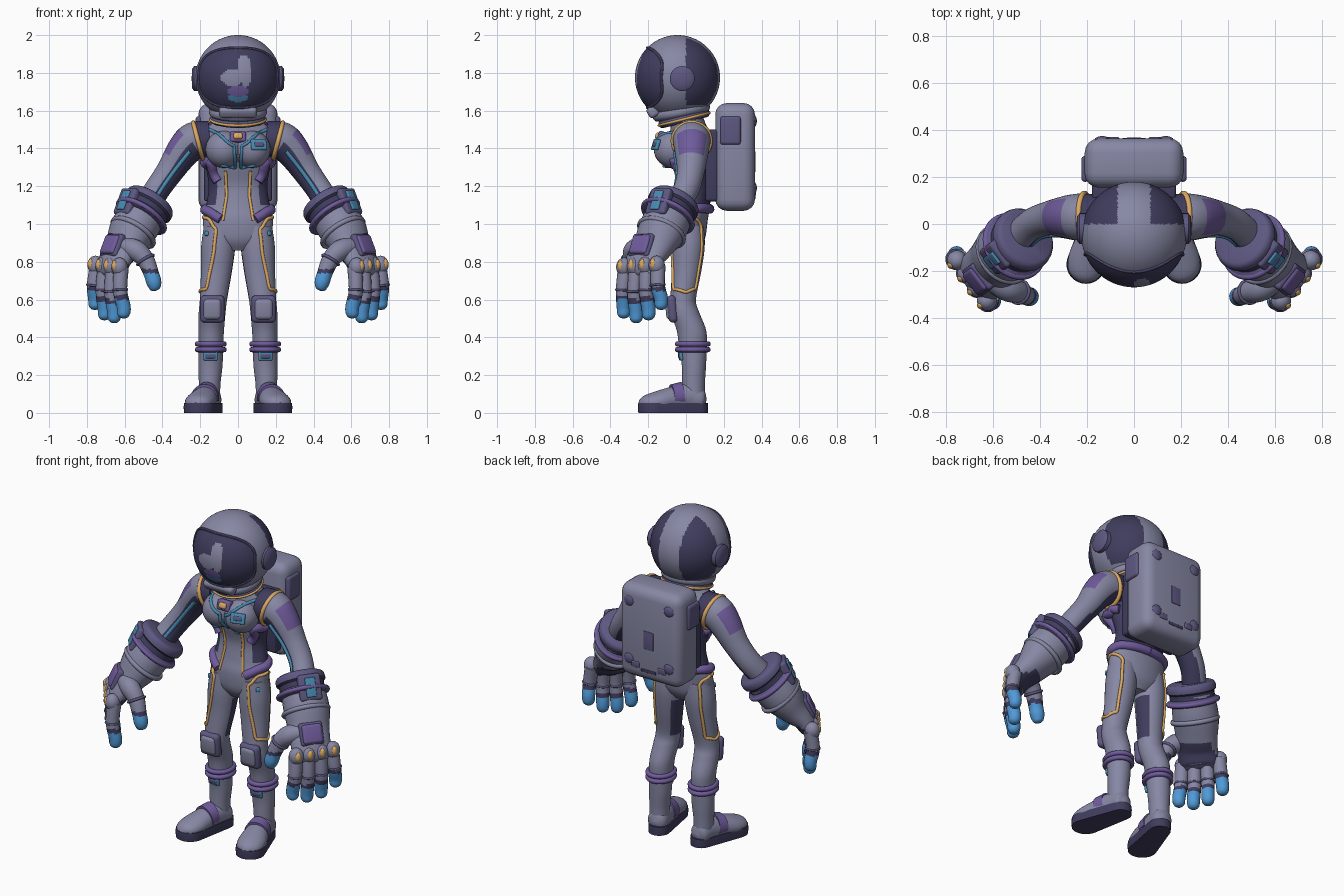
import bpy, bmesh, math
from mathutils import Vector, Matrix
from mathutils.bvhtree import BVHTree

if "Cube" in bpy.data.objects:
    bpy.data.objects.remove(bpy.data.objects["Cube"])
MATS = {}
for key, rgb in {"suit": (.24, .245, .37), "navy": (.05, .046, .11), "purple": (.16, .105, .33),
                 "slate": (.11, .097, .22), "orange": (.72, .4, .12), "blue": (.08, .32, .68),
                 "teal": (.065, .265, .45)}.items():
    MATS[key] = m = bpy.data.materials.new(key)
    m.use_nodes = True
    m.diffuse_color = m.node_tree.nodes["Principled BSDF"].inputs["Base Color"].default_value = (*rgb, 1)
skin_verts, skin_faces = [], []   # surface that seams and plates are laid on
X, Y, Z = Vector((1, 0, 0)), Vector((0, 1, 0)), Vector((0, 0, 1))

# Colour the faces by a rule, mark sharp edges and make the object
def add(name, bm, rule, mirror=False, skin=False):
    bmesh.ops.recalc_face_normals(bm, faces=bm.faces)
    bm.faces.index_update()
    bm.verts.index_update()
    used = []
    for f in bm.faces:
        f.smooth = True
        col = rule if isinstance(rule, str) else rule(f.calc_center_median(), f.normal, f.index)
        if col not in used:
            used.append(col)
        f.material_index = used.index(col)
    for e in bm.edges:
        e.smooth = e.calc_face_angle(0) < .75
    if skin:
        start = len(skin_verts)
        skin_verts.extend(v.co.copy() for v in bm.verts)
        skin_faces.extend([v.index + start for v in f.verts] for f in bm.faces)
    me = bpy.data.meshes.new(name)
    bm.to_mesh(me)
    bm.free()
    for col in used:
        me.materials.append(MATS[col])
    ob = bpy.data.objects.new(name, me)
    bpy.context.collection.objects.link(ob)
    if mirror:
        ob.modifiers.new("Mirror", "MIRROR")

# Catmull-Rom through rows of any width
def spline(rows, steps):
    out = []
    for i in range(len(rows) - 1):
        a, b, c, d = (rows[min(max(i + k, 0), len(rows) - 1)] for k in (-1, 0, 1, 2))
        for t in (s / steps for s in range(steps)):
            out.append([q + t / 2 * (r - p + t * (2 * p - 5 * q + 4 * r - w + t * (3 * (q - r) + w - p)))
                        for p, q, r, w in zip(a, b, c, d)])
    return out + [rows[-1]]

# Skin ellipses (x, y, z, half width, half depth) along a path
def loft(name, rows, rule, ref=X, level=False, closed=False, steps=6, segs=28, floor=-9, **kw):
    rows = spline(rows, steps) if steps > 1 else rows
    n, bm, rings, u = len(rows), bmesh.new(), [], Vector(ref)
    for i, row in enumerate(rows):
        nxt, prv = rows[(i + 1) % n if closed else min(i + 1, n - 1)], rows[i - 1 if closed else max(i - 1, 0)]
        t = Z if level else (Vector(nxt[:3]) - Vector(prv[:3])).normalized()
        u = (u - t * u.dot(t)).normalized()
        rings.append([])
        for a in (math.tau * k / segs for k in range(segs)):
            co = Vector(row[:3]) + u * max(row[3], .002) * math.cos(a) + t.cross(u) * max(row[-1], .002) * math.sin(a)
            rings[-1].append(bm.verts.new((co.x, co.y, max(co.z, floor))))
    for i in range(n if closed else n - 1):
        a, b = rings[i], rings[(i + 1) % n]
        for k in range(segs):
            j = (k + 1) % segs
            bm.faces.new((a[k], a[j], b[j], b[k]))
    if not closed:
        bm.faces.new(rings[0])
        bm.faces.new(rings[-1])
    add(name, bm, rule if isinstance(rule, str) else lambda c, nor, i: rule(c, nor, i // segs / steps), **kw)

# Elliptical band around an axis
def ring(name, loc, axis, rx, ry, r, col, side=X, **kw):
    ax = Vector(axis).normalized()
    u = (side - ax * side.dot(ax)).normalized()
    pts = [Vector(loc) + u * rx * math.cos(k * math.tau / 40) + ax.cross(u) * ry * math.sin(k * math.tau / 40)
           for k in range(40)]
    loft(name, [(*p, r) for p in pts], col, ref=ax, closed=True, steps=1, segs=10, **kw)

def ball(name, loc, size, rule, seg=32, **kw):
    bm = bmesh.new()
    bmesh.ops.create_uvsphere(bm, u_segments=seg, v_segments=seg * 2 // 3, radius=1,
                              matrix=Matrix.Translation(loc) @ Matrix.Diagonal((*size, 1)))
    add(name, bm, rule, **kw)

# Rounded block facing along a normal: width, height, thickness
def pad(name, loc, normal, size, col, bevel=.012, up=Z, **kw):
    n = Vector(normal).normalized()
    w = up.cross(n).normalized()
    rot = Matrix((w, n.cross(w), n)).transposed().to_4x4()
    bm = bmesh.new()
    bmesh.ops.create_cube(bm, size=1, matrix=Matrix.Translation(loc) @ rot @ Matrix.Diagonal((*size, 1)))
    bmesh.ops.bevel(bm, geom=bm.edges[:], offset=bevel, segments=4, profile=.5, affect='EDGES')
    add(name, bm, col, **kw)

# Piping laid on the skin, from the front or at the nearest point
def seam(name, pts, r, col, front=False, cuts=3):
    path = [Vector(a).lerp(Vector(b), s / cuts) for a, b in zip(pts, pts[1:]) for s in range(cuts)]
    out = []
    for p in path + [Vector(pts[-1])]:
        hit = skin.ray_cast(Vector((p.x, -1, p.z)), Y)[0] if front else skin.find_nearest(p)[0]
        out.append((*hit, r))
    loft(name, out, col, ref=(.3, .2, .9), steps=3, segs=12, mirror=True)

def plate(name, x, z, w, h, col, d=.018, **kw):
    loc, nor = skin.ray_cast(Vector((x, -1, z)), Y)[:2]
    pad(name, loc, nor, (w, h, d), col, bevel=d * .4, **kw)

# Torso, bust and legs
def torso_rule(c, n, s):
    flank = abs(n.x) > .66 and 1.1 < c.z < 1.54 or abs(n.x) > .5 and 1.1 < c.z < 1.34
    return "navy" if flank or n.y > .2 and 1.09 < c.z < 1.4 else "suit"

loft("torso", [(0, .015, .86, .07, .05), (0, .015, .92, .165, .085), (0, .02, 1.02, .185, .095),
               (0, .035, 1.1, .168, .092), (0, .045, 1.2, .155, .09), (0, .03, 1.3, .17, .1),
               (0, .02, 1.4, .19, .115), (0, .02, 1.48, .195, .105), (0, .01, 1.54, .15, .09),
               (0, 0, 1.6, .11, .08)], torso_rule, level=True, segs=48, skin=True)
ball("bust", (.075, -.07, 1.395), (.097, .1, .098), "suit", mirror=True, skin=True)
loft("legs", [(.1, .015, .99, .08, .08), (.105, .012, .88, .09, .087), (.114, .003, .75, .082, .078),
              (.13, -.015, .6, .072, .068), (.137, -.005, .53, .071, .076), (.142, .028, .44, .068, .078),
              (.143, .036, .36, .065, .074), (.146, .042, .25, .064, .064), (.15, .04, .15, .057, .06),
              (.15, .04, .05, .055, .06)],
     lambda c, n, s: "navy" if n.x < -.6 and n.y > -.3 and .6 < c.z < .84 else "suit",
     level=True, segs=36, mirror=True, skin=True)
skin = BVHTree.FromPolygons(skin_verts, skin_faces)

# Piping, straps and plates on the suit
seam("thigh_piping", [(.2, .03, 1.04), (.17, -.05, 1.03), (.12, -.08, .97), (.13, -.08, .85),
                      (.17, -.07, .66), (.21, 0, .64), (.18, .07, .66), (.17, .1, .85),
                      (.17, .11, 1), (.2, .03, 1.04)], .009, "orange")
seam("waist_piping", [(.065, 0, 1.28), (.06, 0, 1.15), (.08, 0, 1.02)], .008, "orange", True)
seam("chest_piping", [(.15, 0, 1.5), (.1, 0, 1.475), (.05, 0, 1.43), (.02, 0, 1.41), (.015, 0, 1.3),
                      (.09, 0, 1.31)], .009, "teal", True)
pad("chest_clasp_base", (0, -.125, 1.46), (0, -1, .3), (.085, .06, .05), "purple")
pad("chest_clasp", (0, -.138, 1.463), (0, -1, .3), (.05, .035, .05), "orange")
plate("chest_badge", .11, 1.42, .085, .06, "teal")
plate("chest_badge_centre", .11, 1.42, .055, .03, "slate", .026)
plate("hip_button", .165, .95, .025, .025, "teal", mirror=True)
seam("hip_belt", [(0, .16, 1.075), (.12, .13, 1.08), (.22, .03, 1.09), (.18, -.06, 1.08), (.1, -.1, 1.03)],
     .026, "purple", cuts=2)
seam("side_straps", [(.2, .09, 1.31), (.22, .02, 1.32), (.2, -.06, 1.29), (.14, -.09, 1.21)],
     .026, "purple", cuts=2)

# Knees, shin cuffs and boots
pad("knee_pad_rims", (.136, -.072, .55), (0, -1, -.1), (.13, .145, .05), "slate", .024, mirror=True)
pad("knee_pads", (.136, -.083, .55), (0, -1, -.1), (.1, .115, .05), "suit", .024, mirror=True)
for z in (.335, .365):
    ring("shin_cuffs", (.144, .036, z), Z, .071, .081, .014, "purple", mirror=True)
plate("shin_plates", .145, .3, .075, .045, "teal", mirror=True)
plate("shin_plate_centres", .145, .302, .06, .03, "slate", .024, mirror=True)
loft("boots", [(.14, .105, .06, .02, .02), (.143, .08, .065, .055, .06), (.155, .02, .08, .06, .075),
               (.175, -.06, .075, .068, .066), (.2, -.15, .06, .08, .055), (.215, -.215, .05, .064, .04),
               (.222, -.245, .04, .02, .015)], "suit", floor=.01, mirror=True)
loft("boot_straps", [(.165, -.02, .085, .05, .06), (.165, -.02, .085, .067, .079), (.178, -.075, .08, .073, .071),
                     (.178, -.075, .08, .05, .05)], "purple", steps=1, floor=.06, mirror=True)
bm = bmesh.new()
for cx, cy, r in ((.143, .055, .062), (.205, -.172, .083)):
    for a in (math.tau * k / 32 for k in range(32)):
        for z, grow in ((0, .97), (.03, 1), (.052, .97)):
            bm.verts.new((cx + r * grow * math.cos(a), cy + r * grow * math.sin(a), z))
bmesh.ops.convex_hull(bm, input=bm.verts)
add("boot_soles", bm, "navy", mirror=True)

# Arms
def arm_rule(c, n, s):
    if 1.2 < s < 2.4 and n.dot(Vector((.85, 0, .5))) > .55:
        return "purple"
    return "navy" if s < .7 or s > 1.1 and n.dot(Vector((-.78, -.2, -.58))) > .2 else "suit"

loft("arms", [(.15, .03, 1.45, .095), (.23, .03, 1.44, .1), (.29, .03, 1.385, .09), (.36, .025, 1.28, .073),
              (.43, 0, 1.18, .068), (.49, -.06, 1.08, .07)], arm_rule, ref=Y, segs=40, mirror=True)
ring("shoulder_piping", (.212, .03, 1.44), (.96, 0, -.25), .1, .1, .012, "orange", side=Y, mirror=True)
loft("arm_piping", [(.255, -.058, 1.385, .011), (.33, -.046, 1.29, .011), (.395, -.055, 1.2, .011),
                    (.44, -.088, 1.13, .011)], "teal", mirror=True)

# Gauntlets: back of the hand, knuckle and forearm directions
OUT, ROW = Vector((.78, -.6, .2)).normalized(), Vector((-.6, -.78, 0)).normalized()
DOWN, FACE = Vector((.5, -.38, -.78)).normalized(), Vector((.72, -.56, .42))
loft("gauntlets", [(.49, -.075, 1.07, .12, .12), (.555, -.125, .97, .13, .122), (.605, -.175, .88, .118, .09),
                   (.645, -.215, .82, .115, .068), (.672, -.235, .76, .112, .056), (.678, -.24, .725, .09, .03)],
     lambda c, n, s: "navy" if s > 2 and n.dot(OUT) < -.5 else "suit", ref=ROW, mirror=True)
cuff = Vector((.49, -.08, 1.075))
loft("gauntlet_cuffs", [(*(cuff + DOWN * d), r) for d, r in
                        ((-.06, .08), (-.067, .12), (-.05, .138), (-.02, .14), (-.01, .128), (.02, .128),
                         (.03, .142), (.055, .142), (.06, .12))],
     lambda c, n, s: "navy" if 3 <= s < 5 else "slate", ref=ROW, steps=2, mirror=True)
ring("cuff_bands", cuff + DOWN * .042, DOWN, .14, .141, .013, "purple", side=ROW, mirror=True)
ring("wrist_bands", (.555, -.13, .955), DOWN, .126, .12, .014, "suit", side=ROW, mirror=True)
for name, loc, size, col, bevel in (
        ("cuff_consoles", (.586, -.14, 1.115), (.13, .15, .05), "slate", .016),
        ("cuff_screens", (.604, -.154, 1.126), (.058, .11, .02), "teal", .006),
        ("hand_pad_rims", (.662, -.232, .885), (.135, .13, .045), "slate", .016),
        ("hand_pads", (.671, -.239, .889), (.115, .11, .045), "purple", .016)):
    pad(name, loc, FACE, size, col, bevel, up=-DOWN, mirror=True)

# Fingers and thumbs
def tip_rule(z):
    return lambda c, n, s: "blue" if c.z < z else "navy" if c.z < z + .025 else "suit"

for i, low in enumerate((.5, .475, .49, .545)):
    base = Vector((.618, -.32, .77)).lerp(Vector((.745, -.148, .78)), i / 3)
    end = Vector((.605, -.33, low)).lerp(Vector((.757, -.132, low)), i / 3)
    mid = base.lerp(end, .45) + OUT * .015
    loft("fingers", [(*base, .04), (*mid, .038), (*(end + Z * .06), .037), (*(end + Z * .022), .033),
                     (*(end + Z * .005), .02), (*end, .004)],
         tip_rule(low + .1), ref=ROW, steps=8, segs=18, mirror=True)
    ring("finger_joints", mid, base - end, .037, .037, .006, "slate", mirror=True)
    ball("knuckle_mounts", base + OUT * .012, (.043, .043, .05), "suit", 20, mirror=True)
    ball("knuckle_studs", base + OUT * .043, (.018, .018, .029), "orange", 16, mirror=True)
loft("thumbs", [(.6, -.24, .88, .05), (.54, -.275, .86, .055), (.49, -.29, .81, .047), (.46, -.305, .74, .041),
                (.445, -.31, .69, .04), (.44, -.31, .655, .026), (.438, -.31, .645, .004)],
     tip_rule(.738), steps=8, segs=20, mirror=True)
ring("thumb_joints", (.49, -.29, .81), (.6, .2, 1), .048, .048, .008, "slate", mirror=True)

# Helmet with visor, reflection patches and dark rear panels
HEAD, R = Vector((0, -.045, 1.775)), .225

def helmet_rule(c, n, i):
    d = c - HEAD
    blob = lambda x, z, w, h: ((d.x - x) / w) ** 2 + ((d.z - z) / h) ** 2 < 1
    if d.y < 0 and abs(d.x / .208) ** 2.6 + abs(d.z / .158) ** 2.6 < 1:
        if blob(.03, .07, .035, .05) or blob(-.03, 0, .06, .045) or blob(.04, .01, .03, .06):
            return "suit"
        return "purple" if blob(0, -.07, .055, .03) else "teal" if blob(0, -.105, .05, .025) else "navy"
    return "navy" if c.y > 0 and abs(c.x) > .07 and c.z > 1.63 else "suit"

ball("helmet", HEAD, (R, R, R), helmet_rule, 120)
frame = []
for a in (math.tau * k / 72 for k in range(72)):
    x, z = (s * math.copysign(abs(v) ** (2 / 2.6), v) for s, v in ((.208, math.cos(a)), (.158, math.sin(a))))
    frame.append((x, HEAD.y - math.sqrt(R * R - x * x - z * z), HEAD.z + z, .008))
loft("visor_frame", frame, "slate", ref=Y, closed=True, steps=1, segs=8)
loft("ear_discs", [(.18, -.02, 1.77, .066), (.232, -.02, 1.77, .066), (.243, -.02, 1.77, .052),
                   (.245, -.02, 1.77, .01)], "slate", ref=Z, steps=1, mirror=True)
pad("chin_guard", (0, -.175, 1.595), (0, -.8, -.5), (.2, .06, .06), "suit", .02)
ring("helmet_collar", (0, -.025, 1.595), (0, -.2, 1), .125, .125, .03, "suit")
ring("neck_ring", (0, -.01, 1.558), (0, -.25, 1), .125, .118, .022, "slate")
ring("neck_piping", (0, -.01, 1.555), (0, -.25, 1), .146, .138, .007, "orange")

# Backpack
pad("backpack", (0, .26, 1.355), Y, (.42, .57, .21), "suit", .06)
pad("backpack_mount", (0, .137, 1.31), Y, (.36, .38, .07), "navy", .015)
pad("backpack_side_pads", (.207, .235, 1.495), X, (.11, .15, .035), "slate", .015, mirror=True)
for z in (1.545, 1.19):
    ball("backpack_studs", (.135, .355, z), (.036, .02, .036), "slate", 24, mirror=True)
pad("backpack_latches", (.09, .362, 1.165), Y, (.055, .035, .018), "slate", .007, mirror=True)
pad("backpack_emblem_plate", (0, .364, 1.33), Y, (.065, .11, .008), "slate", .003)
pad("backpack_vent", (0, .363, 1.14), Y, (.1, .02, .008), "navy", .003)
